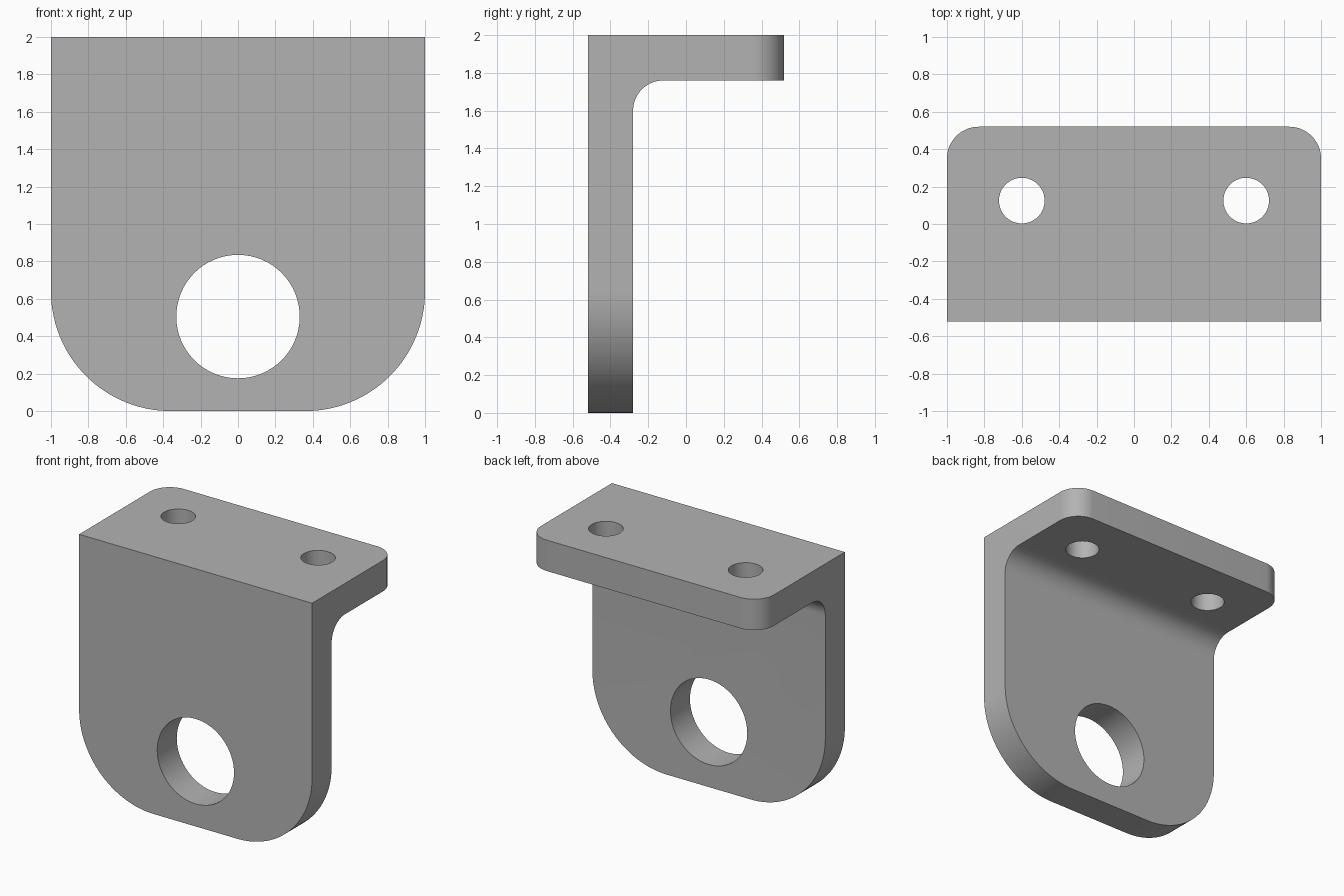
import bpy
import bmesh
from math import radians
from mathutils import Vector, Matrix

cube = bpy.data.objects.get("Cube")
if cube:
    bpy.data.objects.remove(cube, do_unlink=True)

WIDTH, HEIGHT, DEPTH, THICK = 2.0, 2.0, 1.04, 0.24
FRONT, BACK = -DEPTH / 2, DEPTH / 2

grey = bpy.data.materials.new("plain grey")
grey.use_nodes = True
colour = (0.45, 0.45, 0.45, 1)
grey.diffuse_color = colour
grey.node_tree.nodes["Principled BSDF"].inputs["Base Color"].default_value = colour


def make_object(name, bm):
    mesh = bpy.data.meshes.new(name)
    bm.normal_update()
    bm.to_mesh(mesh)
    bm.free()
    obj = bpy.data.objects.new(name, mesh)
    mesh.materials.append(grey)
    bpy.context.collection.objects.link(obj)
    return obj


def round_edges(bm, chosen, radius, segments):
    """Round every edge whose two ends both satisfy the rule."""
    edges = [e for e in bm.edges if all(chosen(v.co) for v in e.verts)]
    bmesh.ops.bevel(bm, geom=edges, offset=radius, offset_type='OFFSET',
                    segments=segments, profile=0.5, affect='EDGES')


def near(a, b):
    return abs(a - b) < 0.001


def drill(obj, centre, radius, axis):
    """Cut a round hole through the object along the axis."""
    bm = bmesh.new()
    turn = Vector((0, 0, 1)).rotation_difference(Vector(axis)).to_matrix().to_4x4()
    bmesh.ops.create_cone(bm, cap_ends=True, segments=64, radius1=radius,
                          radius2=radius, depth=THICK * 2,
                          matrix=Matrix.Translation(centre) @ turn)
    cutter = make_object("hole_cutter", bm)
    cutter.hide_render = True
    mod = obj.modifiers.new("hole", 'BOOLEAN')
    mod.operation, mod.solver, mod.object = 'DIFFERENCE', 'EXACT', cutter
    bpy.context.view_layer.objects.active = obj
    bpy.ops.object.modifier_apply(modifier=mod.name)
    bpy.data.objects.remove(cutter, do_unlink=True)


# L-shaped side profile, extruded across the width
inner_y, inner_z = FRONT + THICK, HEIGHT - THICK
profile = [(FRONT, 0), (inner_y, 0), (inner_y, inner_z),
           (BACK, inner_z), (BACK, HEIGHT), (FRONT, HEIGHT)]
bm = bmesh.new()
face = bm.faces.new([bm.verts.new((-WIDTH / 2, y, z)) for y, z in profile])
extruded = bmesh.ops.extrude_face_region(bm, geom=[face])["geom"]
bmesh.ops.translate(bm, vec=(WIDTH, 0, 0),
                    verts=[g for g in extruded if isinstance(g, bmesh.types.BMVert)])
bmesh.ops.recalc_face_normals(bm, faces=bm.faces[:])

# Inner fillet, then lower plate corners and rear flange corners
round_edges(bm, lambda c: near(c.y, inner_y) and near(c.z, inner_z), 0.16, 16)
for side in (-WIDTH / 2, WIDTH / 2):
    round_edges(bm, lambda c: near(c.x, side) and near(c.z, 0), 0.64, 32)
    round_edges(bm, lambda c: near(c.x, side) and near(c.y, BACK), 0.17, 16)
bracket = make_object("angle_bracket", bm)

# Large hole in the plate and two bolt holes in the flange
drill(bracket, (0, FRONT + THICK / 2, 0.505), 0.33, (0, 1, 0))
for x in (-0.6, 0.6):
    drill(bracket, (x, 0.125, HEIGHT - THICK / 2), 0.122, (0, 0, 1))

bpy.ops.object.select_all(action='DESELECT')
bracket.select_set(True)
bpy.context.view_layer.objects.active = bracket
bpy.ops.object.shade_smooth_by_angle(angle=radians(30))
